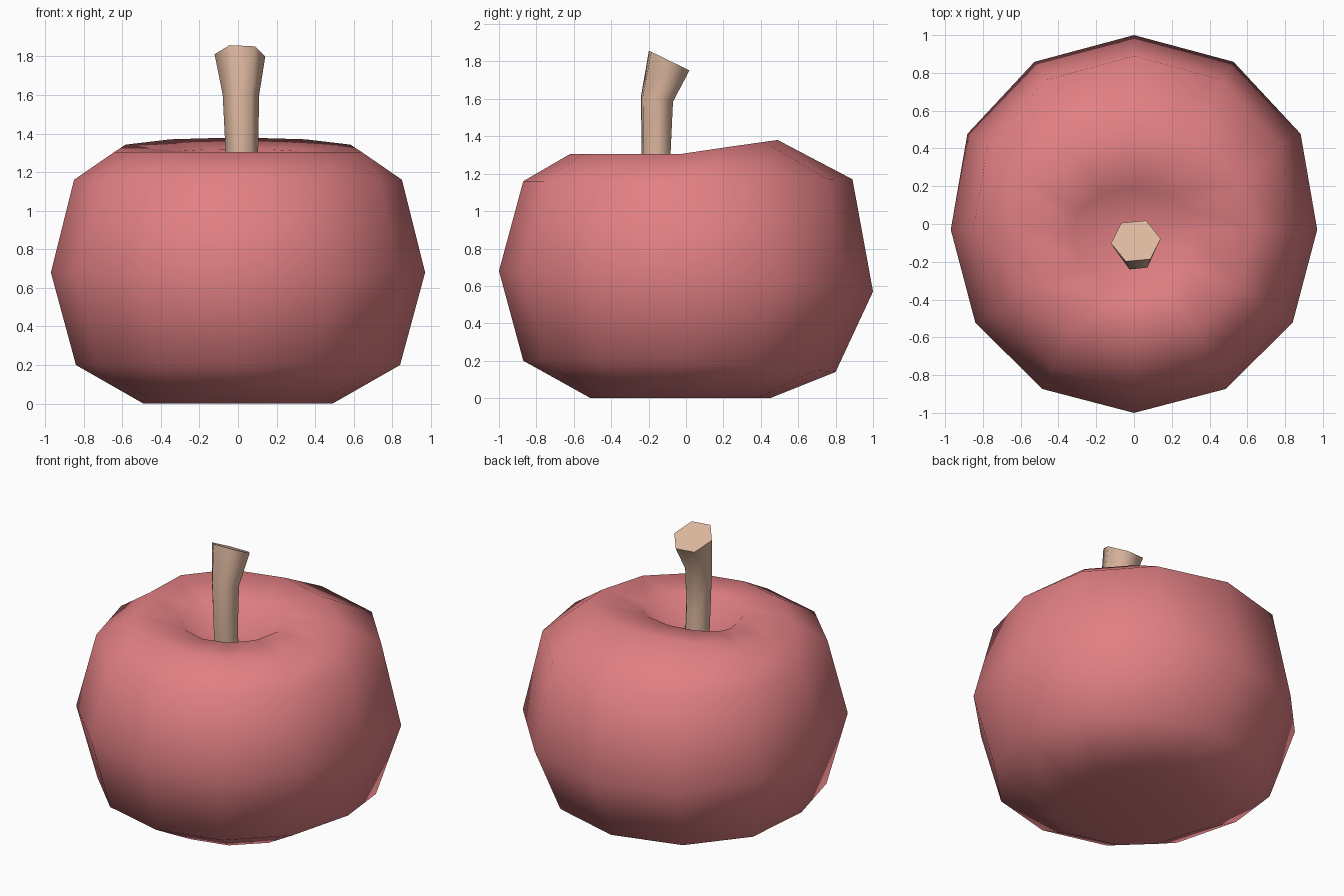
import bpy
import bmesh
from math import sin, cos, pi, radians
from mathutils import Matrix

cube = bpy.data.objects.get("Cube")
if cube:
    bpy.data.objects.remove(cube, do_unlink=True)


def make_material(name, rgb):
    mat = bpy.data.materials.new(name)
    mat.use_nodes = True
    mat.diffuse_color = (*rgb, 1)
    mat.node_tree.nodes["Principled BSDF"].inputs["Base Color"].default_value = (*rgb, 1)
    return mat


def loft(bm, rings):
    """Join consecutive rings of vertices with quads."""
    n = len(rings[0])
    for low, high in zip(rings, rings[1:]):
        for i in range(n):
            j = (i + 1) % n
            bm.faces.new((low[i], low[j], high[j], high[i]))


def finish(bm, name, mat, angle):
    bmesh.ops.recalc_face_normals(bm, faces=bm.faces)
    mesh = bpy.data.meshes.new(name)
    bm.to_mesh(mesh)
    bm.free()
    mesh.materials.append(mat)
    obj = bpy.data.objects.new(name, mesh)
    bpy.context.collection.objects.link(obj)
    bpy.ops.object.select_all(action='DESELECT')
    obj.select_set(True)
    bpy.context.view_layer.objects.active = obj
    bpy.ops.object.shade_smooth_by_angle(angle=radians(angle))


red = make_material("soft red skin", (0.76, 0.216, 0.231))
tan = make_material("tan wood", (0.73, 0.48, 0.35))

# Fruit body: (half width, front reach, back reach, height, height at back)
SEGMENTS = 12
profile = [
    (0.49, 0.51, 0.45, 0.00, 0.00),
    (0.84, 0.87, 0.80, 0.20, 0.14),
    (0.97, 1.00, 1.00, 0.68, 0.57),
    (0.85, 0.87, 0.89, 1.16, 1.17),
    (0.64, 0.62, 0.49, 1.305, 1.38),
    (0.32, 0.38, 0.19, 1.30, 1.32),
]
bm = bmesh.new()
rings = []
for width, front, back, z, z_back in profile:
    ring = []
    for i in range(SEGMENTS):
        a = 2 * pi * i / SEGMENTS
        c, s = cos(a), sin(a)
        rear = max(s, 0)
        x = width * c * (1 + 0.1 * rear)
        y = s * (back if s > 0 else front) - 0.03 * c * c
        ring.append(bm.verts.new((x, y, z + (z_back - z) * rear)))
    rings.append(ring)
loft(bm, rings)

# Sunken centres at the bottom and around the stem
for ring, centre in ((rings[0], (0, 0, 0.1)), (rings[-1], (0, -0.12, 1.05))):
    pole = bm.verts.new(centre)
    for i in range(SEGMENTS):
        bm.faces.new((ring[i], ring[(i + 1) % SEGMENTS], pole))
finish(bm, "fruit_body", red, 180)

# Stem: (centre, radius, tilt)
SIDES = 6
path = [
    ((0.02, -0.14, 1.00), 0.085, 0),
    ((0.02, -0.16, 1.31), 0.085, 0),
    ((0.015, -0.155, 1.60), 0.095, 10),
    ((0.01, -0.09, 1.805), 0.132, 26),
]
bm = bmesh.new()
rings = []
for centre, radius, tilt in path:
    place = Matrix.Translation(centre) @ Matrix.Rotation(radians(-tilt), 4, 'X')
    rings.append(bmesh.ops.create_circle(
        bm, segments=SIDES, radius=radius,
        matrix=place @ Matrix.Rotation(radians(36), 4, 'Z'))["verts"])
loft(bm, rings)
bm.faces.new(rings[0])
bm.faces.new(rings[-1])
finish(bm, "stem", tan, 65)
